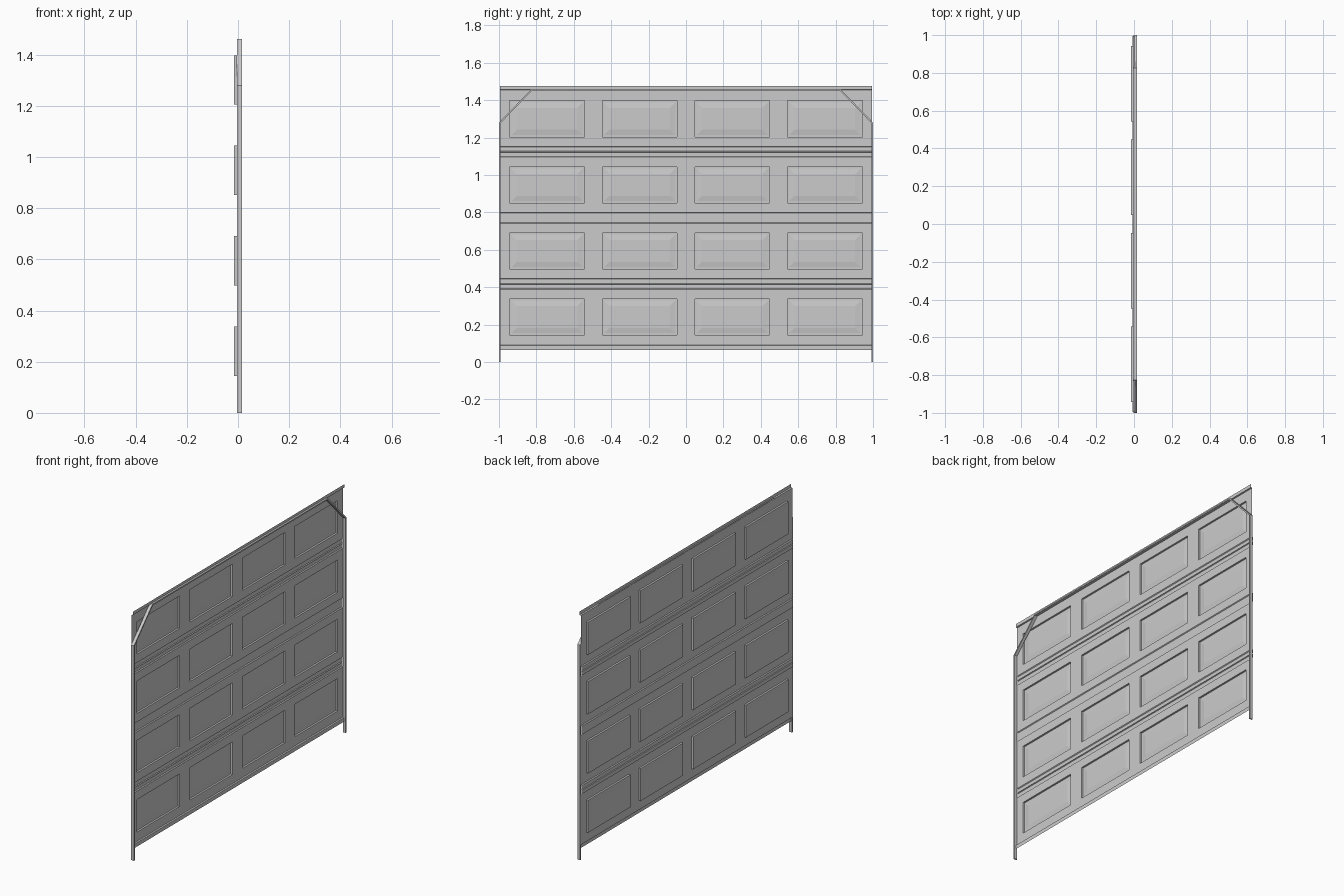
import bpy, bmesh

cube = bpy.data.objects.get("Cube")
if cube:
    bpy.data.objects.remove(cube, do_unlink=True)

grey = bpy.data.materials.new("painted_steel_grey")
grey.use_nodes = True
COLOUR = (0.6, 0.6, 0.6, 1)
grey.diffuse_color = COLOUR
grey.node_tree.nodes["Principled BSDF"].inputs["Base Color"].default_value = COLOUR


def add_object(name, bm):
    mesh = bpy.data.meshes.new(name)
    bm.to_mesh(mesh)
    bm.free()
    mesh.materials.append(grey)
    obj = bpy.data.objects.new(name, mesh)
    bpy.context.collection.objects.link(obj)
    return obj


BOTTOM, PITCH, ROWS, COLS = 0.065, 0.353, 4, 4
SHEET, BAND, PANEL, FIELD, LIP = -0.004, -0.009, -0.015, -0.011, 0.004
HALF_WIDTH = 0.995

# Height profile of the sheet: bottom lip, panel rows, joint bands, top lip
profile = [(LIP, BOTTOM), (LIP, BOTTOM + 0.023), (SHEET, BOTTOM + 0.025)]
for row in range(ROWS):
    base = BOTTOM + row * PITCH
    profile += [(SHEET, base + 0.08), (SHEET, base + 0.273)]
    if row < ROWS - 1:
        joint = base + PITCH
        profile += [(SHEET, joint - 0.029), (BAND, joint - 0.025)]
        if row != 1:
            profile += [(BAND, joint - 0.003), (SHEET, joint), (BAND, joint + 0.003)]
        profile += [(BAND, joint + 0.025), (SHEET, joint + 0.029)]
top = BOTTOM + ROWS * PITCH
profile += [(SHEET, top - 0.022), (LIP, top - 0.02), (LIP, top)]

# Column lines on either side of every panel
columns = [-HALF_WIDTH]
for col in range(COLS):
    centre = (col - 1.5) * 0.495
    columns += [centre - 0.2, centre + 0.2]
columns.append(HALF_WIDTH)

# Door sheet with pressed panels
bm = bmesh.new()
grid = [[bm.verts.new((x, y, z)) for y in columns] for x, z in profile]
panels = []
for i in range(len(profile) - 1):
    for j in range(len(columns) - 1):
        face = bm.faces.new((grid[i][j], grid[i][j + 1], grid[i + 1][j + 1], grid[i + 1][j]))
        if profile[i + 1][1] - profile[i][1] > 0.15 and j % 2 == 1:
            panels.append(face)
# Each pressing: steep wall, flat border, then a bevelled raised field
for width, depth in ((0.005, PANEL), (0.01, PANEL), (0.028, FIELD)):
    bmesh.ops.inset_individual(bm, faces=panels, thickness=width, use_even_offset=True)
    for face in panels:
        for vert in face.verts:
            vert.co.x = depth
add_object("door_sheet", bm)

# Track around the sides, clipped corners and top
half_path = [(1, 0), (1, 1.28), (0.825, 1.461)]
path = half_path + [(-y, z) for y, z in reversed(half_path)]
bm = bmesh.new()
rails = [[bm.verts.new((x, y, z)) for y, z in path] for x in (-0.003, 0.015)]
for i in range(len(path) - 1):
    bm.faces.new((rails[0][i], rails[0][i + 1], rails[1][i + 1], rails[1][i]))
bmesh.ops.recalc_face_normals(bm, faces=bm.faces)
bm.normal_update()
bm.faces.ensure_lookup_table()
if bm.faces[0].normal.y < 0:
    bmesh.ops.reverse_faces(bm, faces=bm.faces)
track = add_object("door_track", bm)
thickness = track.modifiers.new("thickness", 'SOLIDIFY')
thickness.thickness = 0.008
thickness.offset = -1
thickness.use_even_offset = True
